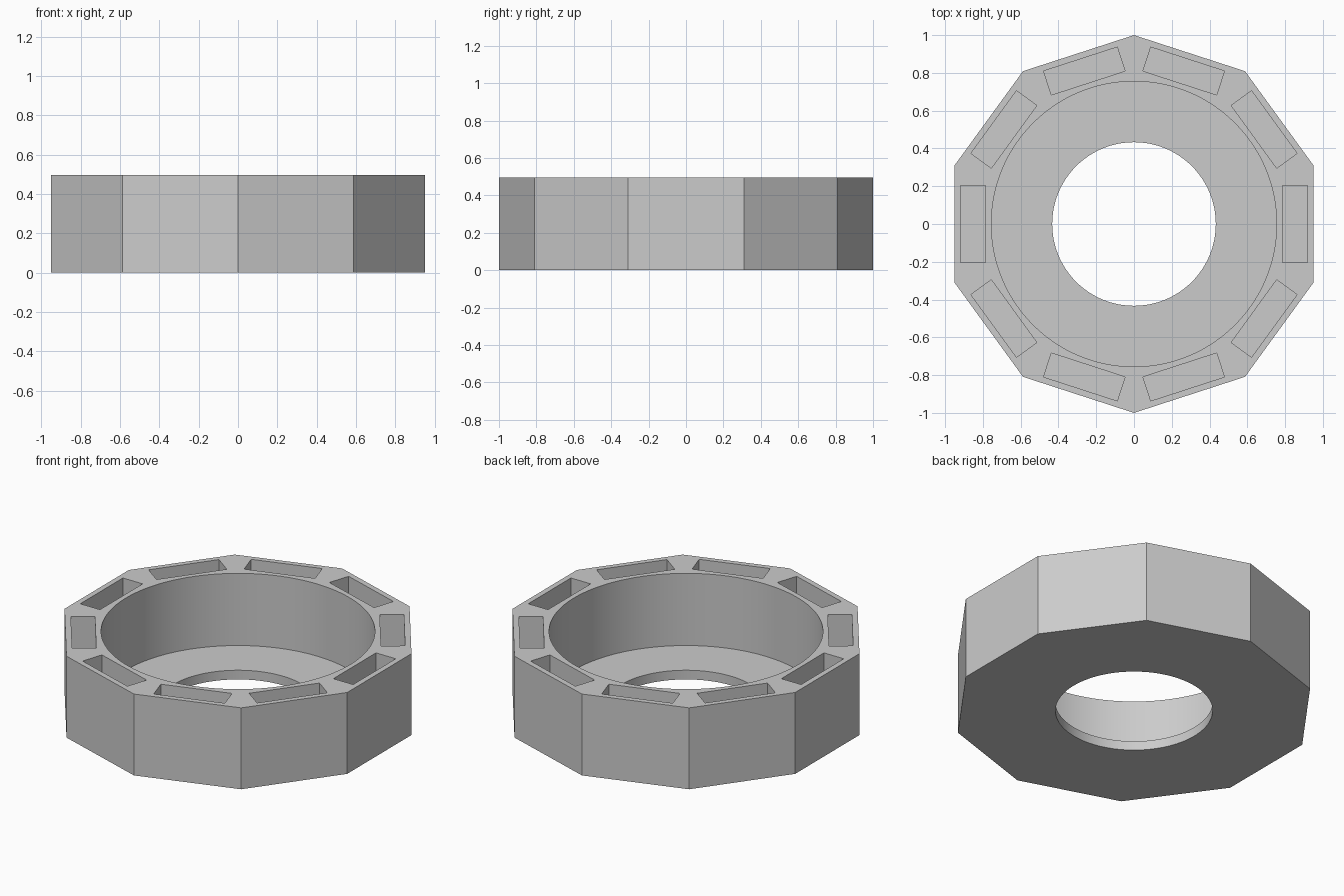
import bpy
import math
from mathutils import Matrix

old = bpy.data.objects.get("Cube")
if old:
    bpy.data.objects.remove(old, do_unlink=True)

SIDES = 10
HEIGHT = 0.495
FLOOR = 0.056
BORE_RADIUS = 0.755
HOLE_RADIUS = 0.433
POCKET_IN, POCKET_OUT, POCKET_HALF = 0.785, 0.918, 0.205

grey = bpy.data.materials.new("plain grey")
grey.use_nodes = True
grey.diffuse_color = (0.6, 0.6, 0.6, 1)
grey.node_tree.nodes["Principled BSDF"].inputs["Base Color"].default_value = (0.6, 0.6, 0.6, 1)


def prism(name, sides, radius, bottom, top, turn=0.0):
    """Upright prism with its first corner at the given angle."""
    corners = [(radius * math.cos(turn + math.tau * i / sides),
                radius * math.sin(turn + math.tau * i / sides)) for i in range(sides)]
    return extrude(name, corners, bottom, top)


def extrude(name, corners, bottom, top):
    n = len(corners)
    verts = [(x, y, z) for z in (bottom, top) for x, y in corners]
    faces = [tuple(reversed(range(n))), tuple(range(n, 2 * n))]
    faces += [(i, (i + 1) % n, n + (i + 1) % n, n + i) for i in range(n)]
    mesh = bpy.data.meshes.new(name)
    mesh.from_pydata(verts, [], faces)
    mesh.materials.append(grey)
    obj = bpy.data.objects.new(name, mesh)
    bpy.context.collection.objects.link(obj)
    return obj


def cut(target, cutter):
    """Subtract the cutter, bake the result and discard the cutter."""
    mod = target.modifiers.new("cut", 'BOOLEAN')
    mod.operation = 'DIFFERENCE'
    mod.solver = 'EXACT'
    mod.object = cutter
    bpy.context.view_layer.objects.active = target
    bpy.ops.object.modifier_apply(modifier=mod.name)
    bpy.data.objects.remove(cutter, do_unlink=True)


# Ten-sided body with a corner at the front and back
body = prism("ring_housing", SIDES, 1.0, 0, HEIGHT, math.pi / 2)

# Wide round recess and the smaller hole through its floor
cut(body, prism("recess_cutter", 128, BORE_RADIUS, FLOOR, HEIGHT + 0.1))
cut(body, prism("hole_cutter", 128, HOLE_RADIUS, -0.1, FLOOR + 0.1))

# One deep rectangular pocket behind every outer face
outline = [(POCKET_IN, -POCKET_HALF), (POCKET_OUT, -POCKET_HALF),
           (POCKET_OUT, POCKET_HALF), (POCKET_IN, POCKET_HALF)]
for i in range(SIDES):
    pocket = extrude("pocket_cutter", outline, FLOOR, HEIGHT + 0.1)
    pocket.data.transform(Matrix.Rotation(math.tau * i / SIDES, 4, 'Z'))
    cut(body, pocket)

# Smooth round walls, crisp corners
bpy.ops.object.select_all(action='DESELECT')
body.select_set(True)
bpy.context.view_layer.objects.active = body
bpy.ops.object.shade_smooth_by_angle(angle=math.radians(20))
